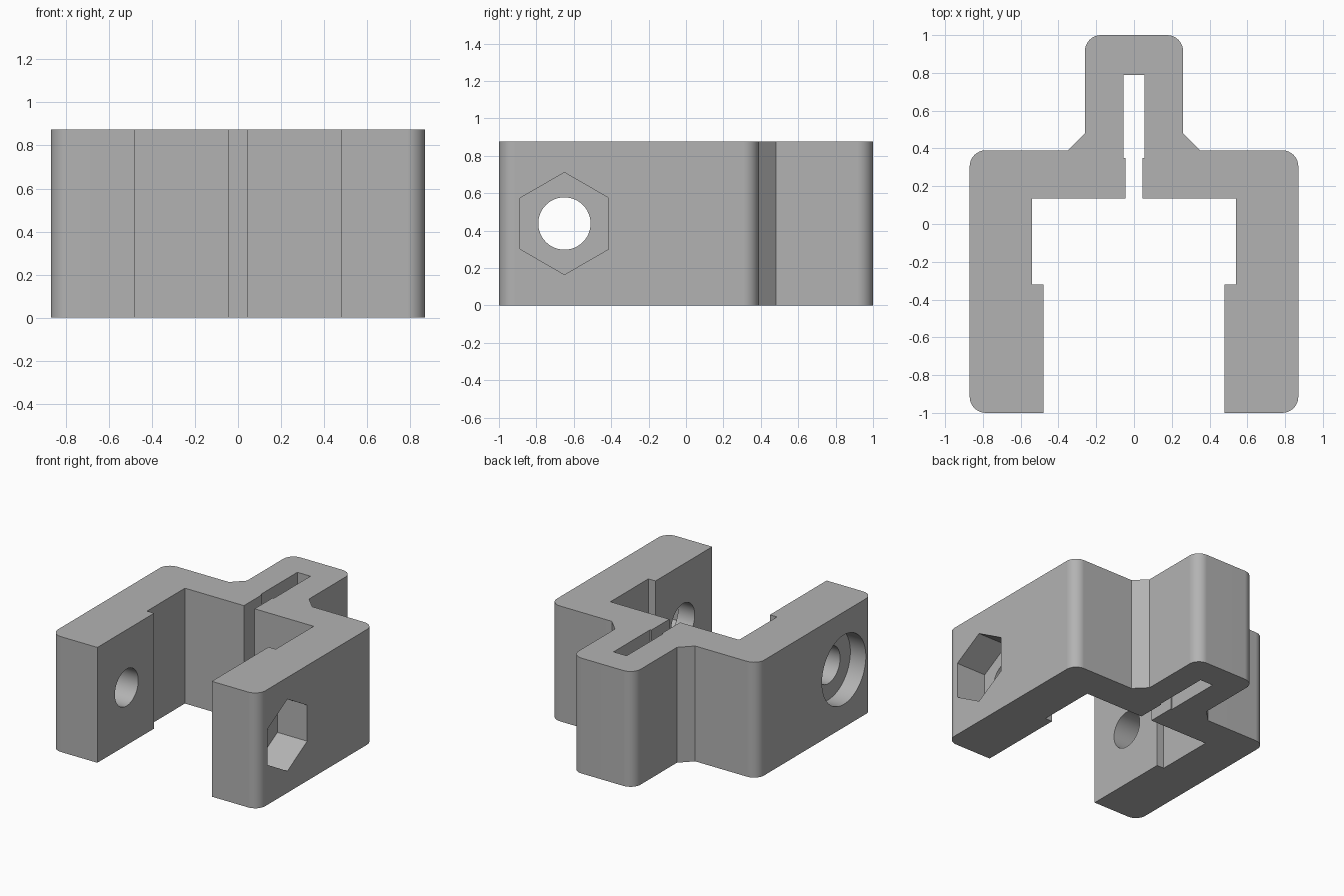
import bpy, bmesh, math
from mathutils import Vector

if "Cube" in bpy.data.objects:
    bpy.data.objects.remove(bpy.data.objects["Cube"])

HEIGHT = 0.875
FILLET = 0.085
BOLT_Y, BOLT_Z = -0.65, HEIGHT / 2

grey = bpy.data.materials.new("plain grey")
grey.use_nodes = True
colour = (0.45, 0.45, 0.45, 1)
grey.diffuse_color = colour
grey.node_tree.nodes["Principled BSDF"].inputs["Base Color"].default_value = colour


def prism(name, points, offset):
    """Closed solid made by sweeping a flat outline along an offset."""
    bm = bmesh.new()
    face = bm.faces.new([bm.verts.new(p) for p in points])
    swept = bmesh.ops.extrude_face_region(bm, geom=[face])["geom"]
    verts = [v for v in swept if isinstance(v, bmesh.types.BMVert)]
    bmesh.ops.translate(bm, verts=verts, vec=offset)
    bmesh.ops.recalc_face_normals(bm, faces=bm.faces)
    mesh = bpy.data.meshes.new(name)
    bm.to_mesh(mesh)
    bm.free()
    mesh.materials.append(grey)
    obj = bpy.data.objects.new(name, mesh)
    bpy.context.collection.objects.link(obj)
    return obj


def rounded(prev, corner, following, radius, steps=8):
    """Arc that replaces a right-angled corner."""
    c = Vector(corner)
    a = (Vector(prev) - c).normalized() * radius
    b = (Vector(following) - c).normalized() * radius
    centre = c + a + b
    turns = [math.pi / 2 * i / steps for i in range(steps + 1)]
    return [tuple(centre - b * math.cos(t) - a * math.sin(t)) for t in turns]


# Half outline of the clamp, from the slot end round to the slot mouth
half = [
    (0, 1), (0.26, 1), (0.26, 0.48), (0.35, 0.39), (0.87, 0.39), (0.87, -1),
    (0.48, -1), (0.48, -0.32), (0.54, -0.32), (0.54, 0.135),
    (0.045, 0.135), (0.045, 0.35), (0.055, 0.35), (0.055, 0.79),
]
round_corners = {(0.26, 1), (0.87, 0.39), (0.87, -1)}
side = []
for i, p in enumerate(half):
    if p in round_corners:
        side += rounded(half[i - 1], p, half[i + 1], FILLET)
    elif i:
        side.append(p)
outline = side + [(-x, y) for x, y in reversed(side)]
body = prism("clamp_body", [(x, y, 0) for x, y in outline], (0, 0, HEIGHT))


def bore(name, radius, sides, x0, x1):
    """Cut a round or hexagonal hole along x at the bolt position."""
    ring = [math.tau * i / sides for i in range(sides)]
    points = [(x0, BOLT_Y + radius * math.sin(t), BOLT_Z + radius * math.cos(t))
              for t in ring]
    cutter = prism(name, points, (x1 - x0, 0, 0))
    mod = body.modifiers.new(name, "BOOLEAN")
    mod.operation = "DIFFERENCE"
    mod.solver = "EXACT"
    mod.object = cutter
    bpy.ops.object.modifier_apply(modifier=mod.name)
    bpy.data.objects.remove(cutter)


bpy.ops.object.select_all(action="DESELECT")
body.select_set(True)
bpy.context.view_layer.objects.active = body

# Bolt hole through both arms, nut pocket and bolt head recess
bore("bolt_hole", 0.14, 48, -1, 1)
bore("nut_pocket", 0.273, 6, 0.62, 1)
bore("bolt_head_recess", 0.263, 64, -1, -0.74)

bpy.ops.object.shade_smooth_by_angle(angle=math.radians(30))
weighted = body.modifiers.new("even_shading", "WEIGHTED_NORMAL")
weighted.keep_sharp = True
